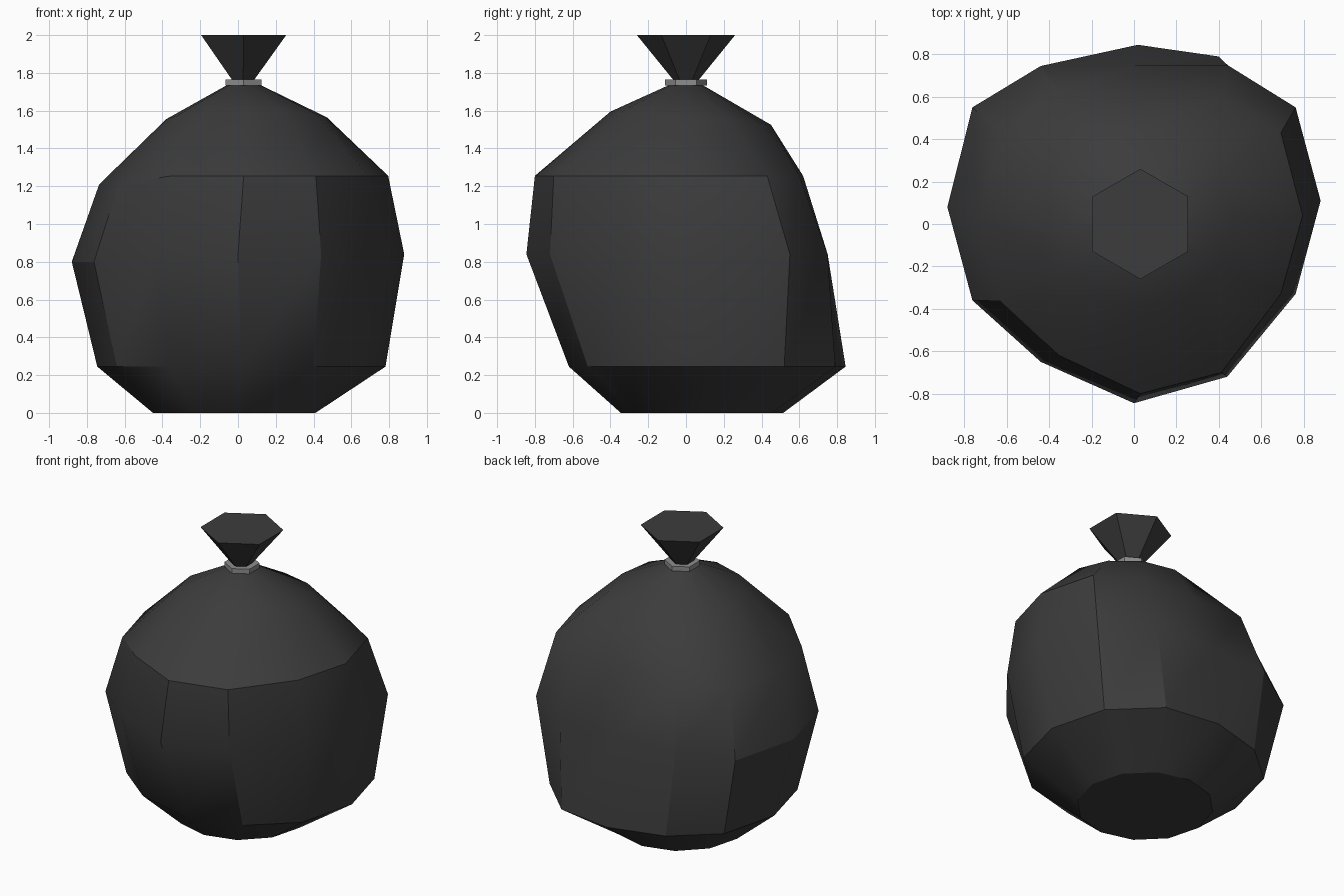
import bpy, bmesh, math

if "Cube" in bpy.data.objects:
    bpy.data.objects.remove(bpy.data.objects["Cube"])


def material(name, v):
    m = bpy.data.materials.new(name)
    m.diffuse_color = (v, v, v, 1)
    m.use_nodes = True
    m.node_tree.nodes["Principled BSDF"].inputs["Base Color"].default_value = m.diffuse_color
    return m


black = material("black_plastic", 0.045)
grey = material("grey_tie", 0.27)


def loft(name, rings, mat, smooth_angle):
    """Skin a stack of equal-count point rings and cap both ends."""
    bm = bmesh.new()
    rows = [[bm.verts.new(p) for p in ring] for ring in rings]
    n = len(rows[0])
    for a, b in zip(rows, rows[1:]):
        for i in range(n):
            j = (i + 1) % n
            bm.faces.new((a[i], a[j], b[j], b[i]))
    bm.faces.new(rows[0][::-1])
    bm.faces.new(rows[-1])
    bmesh.ops.recalc_face_normals(bm, faces=bm.faces)
    me = bpy.data.meshes.new(name)
    bm.to_mesh(me)
    bm.free()
    me.materials.append(mat)
    ob = bpy.data.objects.new(name, me)
    bpy.context.collection.objects.link(ob)
    bpy.ops.object.select_all(action='DESELECT')
    ob.select_set(True)
    bpy.context.view_layer.objects.active = ob
    if smooth_angle:
        bpy.ops.object.shade_smooth_by_angle(angle=math.radians(smooth_angle))
    return ob


def circle(cx, cy, z, r, n, tilt_x=0, tilt_y=0):
    pts = []
    for i in range(n):
        a = 2 * math.pi * i / n + (math.pi / 2 if n == 6 else 0)
        c, s = math.cos(a), math.sin(a)
        pts.append((cx + r * c, cy + r * s, z + tilt_x * c + tilt_y * s))
    return pts


def sagging(cx, r, z, ys, left_drop=0):
    """Twelve-sided ring with uneven depth, lower on its left side."""
    pts = []
    for i, y in enumerate(ys):
        c = math.cos(math.pi * i / 6)
        pts.append((cx + r * c, y, z - (left_drop if c < -0.8 else 0)))
    return pts


# Sagging bag body, from base to gathered neck
loft("bag_body", [
    circle(-0.02, 0.085, 0, 0.43, 12),
    sagging(0.018, 0.763, 0.245, (0.13, 0.52, 0.79, 0.845, 0.74, 0.5,
                                  0.1, -0.3, -0.52, -0.62, -0.52, -0.27)),
    sagging(0, 0.88, 0.84, (0.11, 0.55, 0.75, 0.75, 0.745, 0.55,
                            0.08, -0.36, -0.65, -0.845, -0.72, -0.33), 0.04),
    sagging(0.03, 0.765, 1.255, (0.04, 0.43, 0.60, 0.62, 0.62, 0.42,
                                 0.03, -0.36, -0.62, -0.80, -0.70, -0.33), 0.045),
    circle(0.045, 0.025, 1.56, 0.425, 12, 0.005, -0.035),
    circle(0.03, 0, 1.74, 0.08, 12),
], black, 30)

# Flared top above the knot
loft("bag_top", [circle(0.027, 0, 1.73, 0.065, 6),
                 circle(0.027, 0, 1.76, 0.065, 6),
                 circle(0.03, 0, 2.0, 0.26, 6)], black, 30)

# Tie around the neck
loft("neck_tie", [circle(0.03, 0, 1.733, 0.11, 6),
                  circle(0.03, 0, 1.765, 0.11, 6)], grey, 0)
